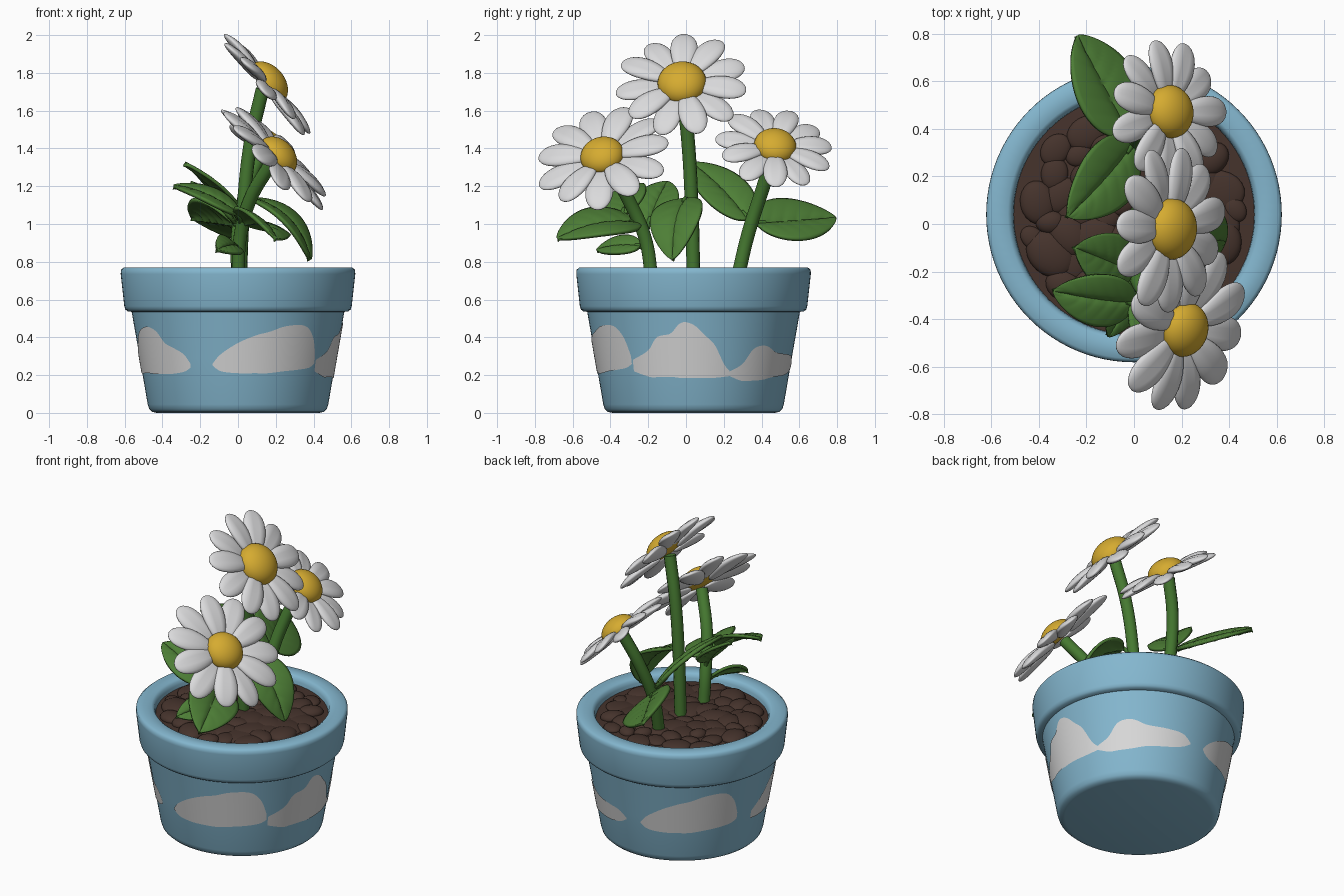
import bpy, bmesh, math, random
from mathutils import Vector, Matrix

if "Cube" in bpy.data.objects:
    bpy.data.objects.remove(bpy.data.objects["Cube"])

random.seed(4)
CY = 0.04  # pot axis in y


def mat(name, c):
    m = bpy.data.materials.new(name)
    m.diffuse_color = (*c, 1)
    m.use_nodes = True
    m.node_tree.nodes["Principled BSDF"].inputs["Base Color"].default_value = m.diffuse_color
    return m


BLUE = mat("pot_blue", (0.23, 0.47, 0.62))
WHITE = mat("cloud_white", (0.69, 0.69, 0.69))
PETAL = mat("petal_white", (0.70, 0.70, 0.71))
YELLOW = mat("centre_yellow", (0.67, 0.41, 0.03))
LEAF = mat("leaf_green", (0.075, 0.21, 0.037))
STEM = mat("stem_green", (0.06, 0.19, 0.03))
SOIL = mat("soil_brown", (0.06, 0.033, 0.025))


def finish(name, bm, m, angle=50, recalc=True):
    if recalc:
        bmesh.ops.recalc_face_normals(bm, faces=bm.faces)
    me = bpy.data.meshes.new(name)
    bm.to_mesh(me)
    bm.free()
    ob = bpy.data.objects.new(name, me)
    bpy.context.collection.objects.link(ob)
    me.materials.append(m)
    bpy.ops.object.select_all(action='DESELECT')
    ob.select_set(True)
    bpy.context.view_layer.objects.active = ob
    bpy.ops.object.shade_smooth_by_angle(angle=math.radians(angle))
    return ob


def lathe(bm, profile, n=96):
    rings = [[bm.verts.new((r * math.cos(2 * math.pi * k / n),
                            CY + r * math.sin(2 * math.pi * k / n), z))
              for k in range(n)] for r, z in profile]
    for a, b in zip(rings, rings[1:]):
        for k in range(n):
            bm.faces.new((a[k], a[(k + 1) % n], b[(k + 1) % n], b[k]))
    bm.faces.new(rings[0])
    bm.faces.new(rings[-1])


def grid(bm, pts):
    rows = [[bm.verts.new(p) for p in row] for row in pts]
    for a, b in zip(rows, rows[1:]):
        for k in range(len(a) - 1):
            bm.faces.new((a[k], b[k], b[k + 1], a[k + 1]))


# Pot with rolled rim
bm = bmesh.new()
lathe(bm, [(0.43, 0), (0.455, 0.006), (0.47, 0.02), (0.478, 0.045), (0.52, 0.29),
           (0.563, 0.535), (0.585, 0.538), (0.597, 0.548), (0.602, 0.565),
           (0.621, 0.735), (0.62, 0.757), (0.605, 0.77), (0.53, 0.77),
           (0.515, 0.76), (0.508, 0.74), (0.50, 0.68)])
finish("pot", bm, BLUE)

# Painted clouds: (angle, bottom, top) outlines wrapped on the pot wall
PUFF = [(-105, .25, .26), (-100, .22, .31), (-90, .21, .37), (-80, .21, .41), (-72, .21, .43),
        (-62, .22, .46), (-50, .23, .46), (-43, .24, .40), (-39, .26, .30)]
PEAK = [(-38, .22, .28), (-27, .19, .33), (-21, .19, .40), (-13, .19, .42), (-8, .185, .47),
        (-4, .185, .48), (1, .185, .46), (6.5, .185, .41), (12, .185, .36), (18, .19, .26),
        (22, .195, .22)]
LOW = [(22, .195, .22), (30, .17, .26), (37, .17, .34), (46, .175, .355), (56, .19, .32),
       (70, .20, .31), (80, .22, .30), (86, .25, .26)]
LEFT = [(176, .22, .27), (186, .21, .34), (196, .21, .42), (204, .21, .45), (211, .205, .455),
        (218, .205, .43), (224, .205, .37), (231, .21, .34), (237, .22, .31), (241, .24, .26)]
clouds = [("front", PUFF, 0), ("right", PEAK, 0), ("back_right", LOW, 0),
          ("back", PUFF, 202), ("left", LEFT, 0)]

for nm, tab, shift in clouds:
    ext = [Vector(p) for p in [tab[0]] + tab + [tab[-1]]]
    samples = []
    for p0, p1, p2, p3 in zip(ext, ext[1:], ext[2:], ext[3:]):
        for k in range(8):
            s = k / 8
            samples.append(0.5 * (2 * p1 + (p2 - p0) * s + (2 * p0 - 5 * p1 + 4 * p2 - p3) * s * s
                                  + (3 * p1 - p0 - 3 * p2 + p3) * s ** 3))
    bm = bmesh.new()
    pts = []
    for t, lo, hi in samples + [ext[-1]]:
        a = math.radians(t + shift)
        row = []
        for j in range(7):
            z = lo + (hi - lo) * j / 6
            r = 0.478 + (z - 0.045) * 0.1735 + 0.004
            row.append((r * math.cos(a), CY + r * math.sin(a), z))
        pts.append(row)
    grid(bm, pts)
    finish("cloud_" + nm, bm, WHITE, recalc=False)

# Soil bed with flattened clods
bm = bmesh.new()
lathe(bm, [(0.506, 0.69), (0.506, 0.72), (0.3, 0.73), (0.02, 0.735)], 48)
for k in range(60):
    r = 0.44 * math.sqrt((k + .5) / 60)
    a = k * 2.39996
    s = random.uniform(0.055, 0.12)
    if r > .36:
        s = min(s, .5 - r)
    M = Matrix.Translation((r * math.cos(a), CY + r * math.sin(a), 0.725)) @ \
        Matrix.Rotation(random.uniform(0, 6), 4, 'Z') @ \
        Matrix.Diagonal((s, s * .8, random.uniform(.02, .042), 1))
    bmesh.ops.create_icosphere(bm, subdivisions=3, radius=1, matrix=M)
finish("soil", bm, SOIL)


# Stems
def tube(name, pts, rad, m):
    cu = bpy.data.curves.new(name, 'CURVE')
    cu.dimensions = '3D'
    cu.bevel_depth = rad
    cu.bevel_resolution = 4
    cu.use_fill_caps = True
    sp = cu.splines.new('BEZIER')
    sp.bezier_points.add(len(pts) - 1)
    for b, p in zip(sp.bezier_points, pts):
        b.co = p
        b.handle_left_type = b.handle_right_type = 'AUTO'
    cu.materials.append(m)
    ob = bpy.data.objects.new(name, cu)
    bpy.context.collection.objects.link(ob)
    bpy.ops.object.select_all(action='DESELECT')
    ob.select_set(True)
    bpy.context.view_layer.objects.active = ob
    bpy.ops.object.convert(target='MESH')
    bpy.ops.object.shade_smooth_by_angle(angle=math.radians(50))


tube("stem_tall", [(.01, .04, .70), (.03, .03, 1.1), (.07, .01, 1.45), (.13, -.02, 1.715)], .036, STEM)
tube("stem_front", [(0, -.18, .70), (.01, -.215, .92), (.06, -.30, 1.12), (.18, -.42, 1.33)], .036, STEM)
tube("stem_back", [(0, .27, .70), (0, .33, .95), (.05, .41, 1.2), (.125, .465, 1.385)], .036, STEM)


# Flowers: ring of petals plus domed centre, facing direction n
def flower(name, c, n, R, dome, phase, count=11):
    n = Vector(n).normalized()
    x = (Vector((0, 0, 1)) - n * n.z).normalized()
    y = n.cross(x)
    F = Matrix.Translation(c) @ Matrix((x, y, n)).transposed().to_4x4()
    bm = bmesh.new()
    for k in range(count):
        ret = bmesh.ops.create_uvsphere(bm, u_segments=20, v_segments=14, radius=1)
        L = R if k == 0 else R * random.uniform(1.0, 1.05)
        ang = math.radians(phase) + 2 * math.pi * k / count
        P = F @ Matrix.Rotation(ang, 4, 'Z') @ \
            Matrix.Translation((0, 0, 0.010 * (-1) ** k)) @ \
            Matrix.Rotation(random.uniform(-.15, .15), 4, 'X')
        for v in ret['verts']:
            l, w, h = v.co.z, v.co.y, v.co.x
            crease = 0.006 * math.exp(-(w / .22) ** 2) * (1 - l * l) if h > 0 else 0
            v.co = P @ Vector((L * (0.59 + 0.41 * l), R * .205 * w * (1 + .22 * l),
                               R * .08 * h - crease + .012 * (1 - l * l)))
    finish(name + "_petals", bm, PETAL)
    bm = bmesh.new()
    ret = bmesh.ops.create_uvsphere(bm, u_segments=32, v_segments=20, radius=1)
    for v in ret['verts']:
        v.co.z *= .72 if v.co.z > 0 else .2
        v.co = F @ (v.co * dome + Vector((0, 0, .015)))
    finish(name + "_centre", bm, YELLOW)


flower("flower_tall", (.143, -.02, 1.735), (.76, -.05, .65), .345, .13, 0)
flower("flower_front", (.20, -.44, 1.35), (.69, -.23, .68), .356, .117, 90)
flower("flower_back", (.14, .47, 1.40), (.65, .13, .74), .306, .113, -90)


# Leaves: stalk, arched blade with midrib and side-vein grooves
def leaf(name, root, base, tip, w, rise, hint):
    b, t = Vector(base), Vector(tip)
    d = (t - b).normalized()
    h = Vector(hint)
    n = (h - d * h.dot(d)).normalized()
    s = n.cross(d)
    pts = []
    for i in range(41):
        u = 0.003 + 0.994 * i / 40
        hw = 0.5 * w * (u ** .55 * (1 - u) ** .75) / (.423 ** .55 * .577 ** .75)
        row = []
        for j in range(17):
            v = j / 8 - 1
            e = abs(v)
            vein = max(0, math.cos(2 * math.pi * (6 * u - 1.3 * e))) ** 4
            z = rise * 4 * u * (1 - u) + hw * (.30 * e - .25 * e * e)
            z -= .007 * math.exp(-(e / .1) ** 2) + .004 * vein * (1 - e)
            row.append(b + (t - b) * u + s * hw * v + n * z)
        pts.append(row)
    bm = bmesh.new()
    grid(bm, pts)
    ob = finish(name, bm, LEAF)
    mod = ob.modifiers.new("thickness", 'SOLIDIFY')
    mod.thickness = 0.018
    mod.offset = 0
    tube(name + "_stalk", [root, b, b + (t - b) * .12 + n * rise * .4], .013, STEM)


leaf("leaf_front", (.01, -.21, .94), (.03, -.25, 1.0), (.2, -.68, .92), .31, .05, (.55, -.25, .8))
leaf("leaf_small", (0, -.2, .84), (-.01, -.24, .88), (-.11, -.47, .86), .15, .02, (.5, -.4, .75))
leaf("leaf_left", (.01, -.21, .94), (-.01, -.2, 1.0), (-.25, -.1, 1.22), .24, .02, (.6, -.1, .75))
leaf("leaf_left_front", (.01, -.24, 1.0), (0, -.33, 1.05), (-.34, -.28, 1.2), .23, .03, (.2, -.3, .9))
leaf("leaf_right", (.03, .03, .99), (.08, 0, 1.13), (.38, -.07, .81), .28, .07, (.75, -.3, .6))
leaf("leaf_left_back", (0, .33, .95), (-.01, .33, 1.02), (-.28, .03, 1.32), .28, .03, (.55, .1, .75))
leaf("leaf_back", (0, .34, .96), (-.02, .37, 1.0), (-.24, .79, 1.03), .34, .005, (.55, .25, .75))
